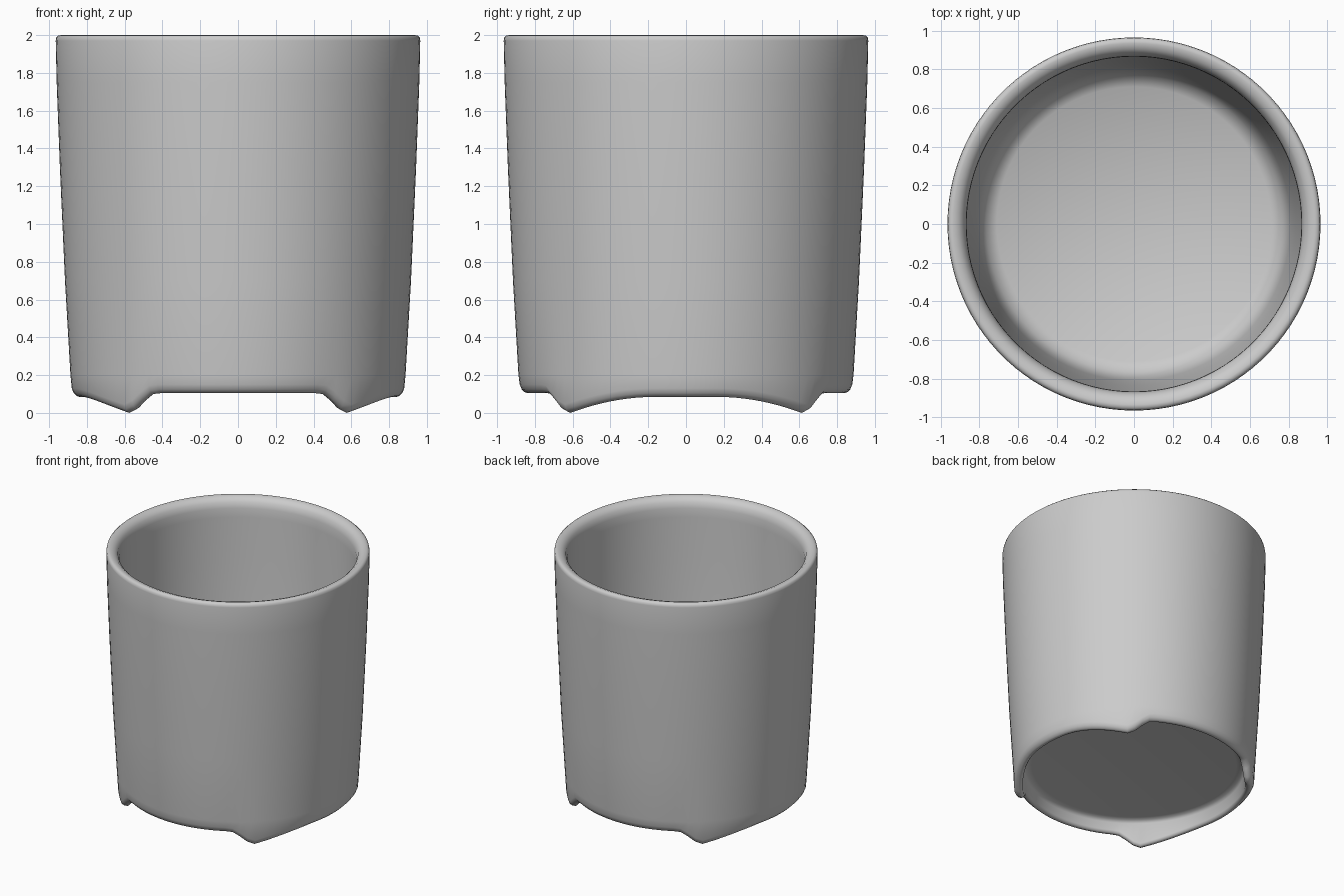
import bpy, bmesh, math

cube = bpy.data.objects.get("Cube")
if cube:
    bpy.data.objects.remove(cube, do_unlink=True)

SEGMENTS = 100
FOOT_ANGLE = 46.8


def make_material(name, value):
    mat = bpy.data.materials.new(name)
    mat.use_nodes = True
    color = (value, value, value, 1)
    mat.diffuse_color = color
    bsdf = mat.node_tree.nodes["Principled BSDF"]
    bsdf.inputs["Base Color"].default_value = color
    bsdf.inputs["Roughness"].default_value = 0.8
    return mat


def ease(t):
    t = max(0.0, min(1.0, t))
    return t * t * (3 - 2 * t)


def lower_edge(angle):
    """Height of the bottom rim: four diagonal feet, steep to front and back."""
    a = math.degrees(math.atan2(abs(math.sin(angle)), abs(math.cos(angle))))
    if a >= FOOT_ANGLE:
        return 0.105 * ease((a - FOOT_ANGLE) / 12.5)
    t = min(1.0, (FOOT_ANGLE - a) / 36)
    return 0.085 * math.sin(t * math.pi / 2)


# Profile from underside centre edge, round the rim and into the pot:
# radius, height, and whether the height follows the wavy lower edge
profile = [
    (0.75, 0.21, False), (0.79, 0.205, False), (0.81, 0.185, False),
    (0.815, 0.02, True), (0.825, 0.005, True), (0.84, 0.0, True),
    (0.855, 0.005, True), (0.87, 0.02, True), (0.88, 0.045, True),
    (0.887, 0.2, False), (0.916, 0.7, False), (0.943, 1.3, False),
    (0.96, 1.75, False), (0.965, 1.97, False), (0.962, 1.988, False),
    (0.95, 1.998, False), (0.935, 2.0, False), (0.905, 1.99, False),
    (0.88, 1.965, False), (0.868, 1.92, False), (0.866, 1.85, False),
    (0.86, 1.5, False), (0.835, 0.9, False), (0.81, 0.5, False),
    (0.795, 0.4, False), (0.765, 0.335, False), (0.71, 0.3, False),
]

# Pot body: one closed shell with walls, floor and feet
bm = bmesh.new()
rings = []
for radius, height, wavy in profile:
    ring = []
    for i in range(SEGMENTS):
        a = math.tau * i / SEGMENTS
        z = height + (lower_edge(a) if wavy else 0)
        ring.append(bm.verts.new((radius * math.cos(a), radius * math.sin(a), z)))
    rings.append(ring)
for low, high in zip(rings, rings[1:]):
    for i in range(SEGMENTS):
        j = (i + 1) % SEGMENTS
        bm.faces.new((low[i], low[j], high[j], high[i]))

# Underside and inner floor discs
bm.faces.new(rings[0])
bm.faces.new(rings[-1])
bmesh.ops.recalc_face_normals(bm, faces=bm.faces)

mesh = bpy.data.meshes.new("pot_body")
bm.to_mesh(mesh)
bm.free()
mesh.materials.append(make_material("plain grey", 0.6))
pot = bpy.data.objects.new("pot_body", mesh)
bpy.context.collection.objects.link(pot)
bpy.ops.object.select_all(action="DESELECT")
pot.select_set(True)
bpy.context.view_layer.objects.active = pot
bpy.ops.object.shade_smooth_by_angle(angle=math.radians(60))
